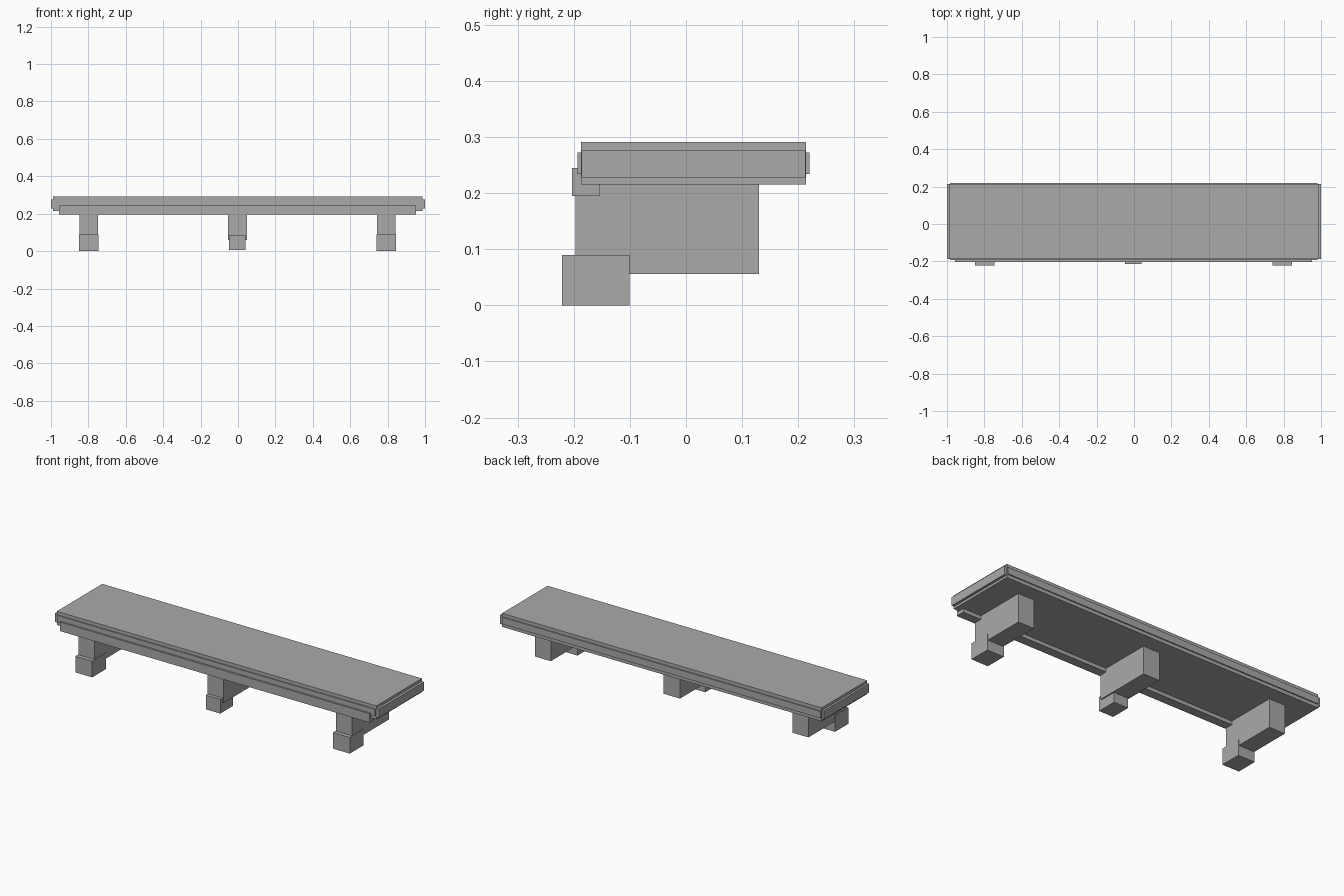
import bpy

old = bpy.data.objects.get("Cube")
if old:
    bpy.data.objects.remove(old, do_unlink=True)

grey = bpy.data.materials.new("stone_grey")
grey.use_nodes = True
colour = (0.4, 0.4, 0.4, 1)
grey.diffuse_color = colour
grey.node_tree.nodes["Principled BSDF"].inputs["Base Color"].default_value = colour


def box(name, x, y, z):
    """Add a box spanning the given (low, high) ranges."""
    bpy.ops.mesh.primitive_cube_add(size=1)
    ob = bpy.context.object
    ob.name = name
    ob.location = [(a + b) / 2 for a, b in (x, y, z)]
    ob.scale = [b - a for a, b in (x, y, z)]
    bpy.ops.object.transform_apply(location=True, rotation=False, scale=True)
    ob.data.materials.append(grey)
    return ob


# Seat slab with raised bands on its long edges and ends
box("seat_slab", (-0.988, 0.986), (-0.187, 0.214), (0.215, 0.291))
box("long_edge_band", (-0.984, 0.982), (-0.193, 0.22), (0.234, 0.272))
box("end_band", (-1, 1), (-0.186, 0.213), (0.228, 0.276))

# Rail under the front edge
box("front_rail", (-0.957, 0.953), (-0.203, -0.153), (0.195, 0.245))

# Outer brackets with block feet
for side, centre in (("right", -0.798), ("left", 0.793)):
    span = (centre - 0.049, centre + 0.049)
    foot_span = (centre - 0.052, centre + 0.052)
    box(side + "_bracket", span, (-0.197, 0.13), (0.056, 0.22))
    box(side + "_foot", foot_span, (-0.221, -0.101), (0, 0.09))

# Middle bracket, with a slightly narrower foot
box("middle_bracket", (-0.053, 0.048), (-0.195, 0.129), (0.06, 0.22))
box("middle_foot", (-0.048, 0.041), (-0.215, -0.102), (0.006, 0.085))
